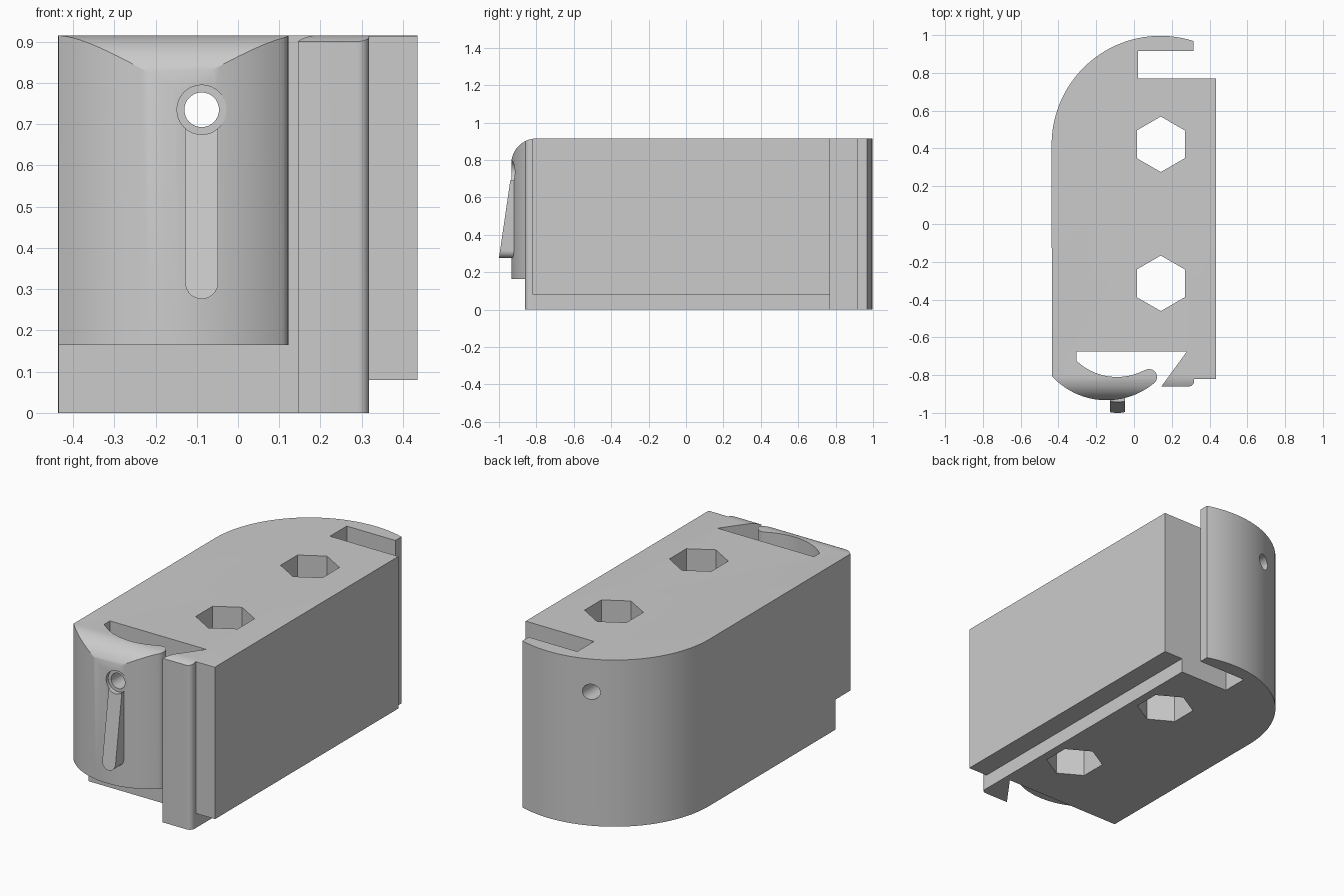
import bpy, bmesh
from math import sin, cos, radians

if "Cube" in bpy.data.objects:
    bpy.data.objects.remove(bpy.data.objects["Cube"])

TOP = 0.915

grey = bpy.data.materials.new("plain_grey")
grey.use_nodes = True
COLOUR = (0.6, 0.6, 0.6, 1)
grey.diffuse_color = COLOUR
grey.node_tree.nodes["Principled BSDF"].inputs["Base Color"].default_value = COLOUR


def arc(cx, cy, r, start, end, n):
    """Points along an arc, angles in degrees."""
    angles = [radians(start + (end - start) * i / n) for i in range(n + 1)]
    return [(cx + r * cos(a), cy + r * sin(a)) for a in angles]


def circle(cx, cy, r, n, start=0):
    return arc(cx, cy, r, start, start + 360, n)[:-1]


def prism(name, points, axis, low, high):
    """Extrude a closed outline along one axis."""
    place = {"x": lambda a, b, h: (h, a, b),
             "y": lambda a, b, h: (a, h, b),
             "z": lambda a, b, h: (a, b, h)}[axis]
    bm = bmesh.new()
    ends = [[bm.verts.new(place(a, b, h)) for a, b in points] for h in (low, high)]
    for end in ends:
        bm.faces.new(end)
    for i in range(len(points)):
        bm.faces.new((ends[0][i - 1], ends[0][i], ends[1][i], ends[1][i - 1]))
    bmesh.ops.recalc_face_normals(bm, faces=bm.faces)
    if bm.calc_volume(signed=True) < 0:
        bmesh.ops.reverse_faces(bm, faces=bm.faces)
    mesh = bpy.data.meshes.new(name)
    bm.to_mesh(mesh)
    bm.free()
    ob = bpy.data.objects.new(name, mesh)
    bpy.context.collection.objects.link(ob)
    mesh.materials.append(grey)
    return ob


def combine(target, tool, operation="DIFFERENCE"):
    """Apply a boolean, then discard the tool."""
    mod = target.modifiers.new("shape", "BOOLEAN")
    mod.operation = operation
    mod.solver = "EXACT"
    mod.object = tool
    bpy.context.view_layer.objects.active = target
    bpy.ops.object.modifier_apply(modifier=mod.name)
    bpy.data.objects.remove(tool)


# Main outline: round back, rear slot, side rail, front hook, springy lever
outline = (
    arc(0.14, 0.42, 0.576, 180, 72.3, 40)
    + [(0.315, 0.915), (0.02, 0.915), (0.02, 0.77), (0.435, 0.77),
       (0.435, -0.82), (0.318, -0.82)]
    + arc(0.29, -0.832, 0.028, 0, -90, 6)
    + [(0.145, -0.86), (0.28, -0.675), (-0.305, -0.675)]
    + arc(-0.09, -0.50, 0.31, 226, 295, 20)
    + arc(0.08, -0.81, 0.042, 110, -46, 14)
    + arc(-0.145, -0.54, 0.393, -52, -137.5, 30)
)
body = prism("mounting_block", outline, "z", 0, TOP)

# Rail underside and the gap under the lever
rail_gap = [(0.318, -0.825), (0.6, -0.825), (0.6, 0.9), (0.318, 0.9)]
combine(body, prism("rail_gap", rail_gap, "z", -0.1, 0.08))
lever_gap = [(-0.6, -0.675), (0.27, -0.675), (0.133, -0.86), (0.133, -1.1), (-0.6, -1.1)]
combine(body, prism("lever_gap", lever_gap, "z", -0.1, 0.165))

# Hexagonal sockets
for y in (0.422, -0.314):
    combine(body, prism("hex_socket", circle(0.142, y, 0.147, 6, 90), "z", -0.1, 1.1))

# Rounded top front edge
rounding = arc(-0.80, 0.781, 0.134, 180, 90, 16) + [(-0.80, 1.1), (-1.1, 1.1), (-1.1, 0.781)]
combine(body, prism("edge_rounding", rounding, "x", -0.6, 0.6))

# Tapered thumb ridge with a round foot
ridge_outline = arc(-0.088, 0.316, 0.04, 180, 360, 14) + [(-0.048, 0.71), (-0.128, 0.71)]
ridge = prism("thumb_ridge", ridge_outline, "y", -0.86, -1.0)
for v in ridge.data.vertices:
    if v.co.y < -0.9:
        v.co.y = -1.0 + 0.146 * (v.co.z - 0.276)
combine(body, ridge, "UNION")

# Cross hole with a wider mouth
combine(body, prism("cross_hole", circle(-0.088, 0.735, 0.042, 32), "y", -1.2, 1.2))
combine(body, prism("hole_mouth", circle(-0.088, 0.735, 0.06, 32), "y", -1.1, -0.915))

# Smooth the curves and keep the edges crisp
bpy.ops.object.select_all(action="DESELECT")
body.select_set(True)
bpy.context.view_layer.objects.active = body
bpy.ops.object.shade_smooth_by_angle(angle=radians(25))
